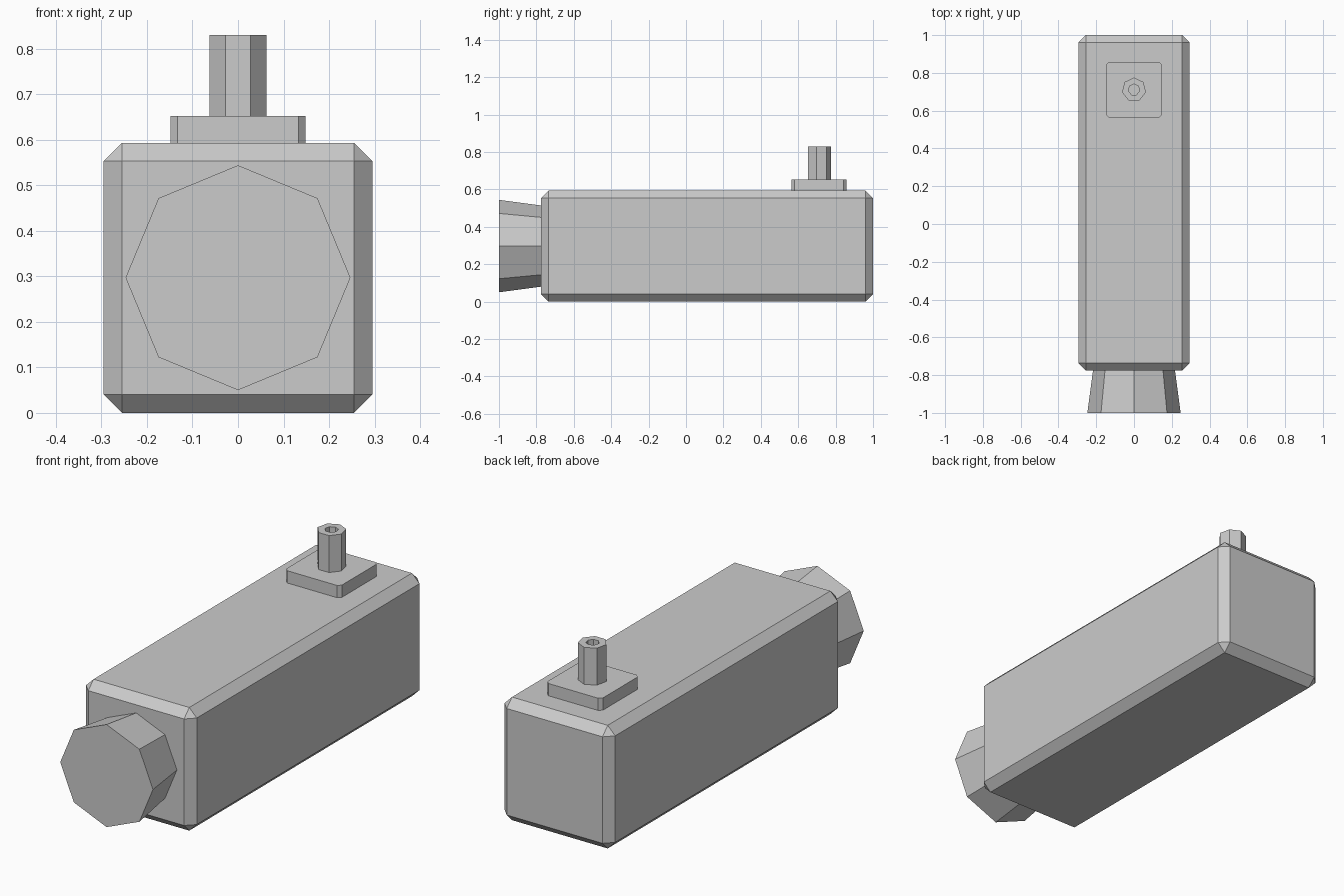
import bpy, bmesh, math
from mathutils import Matrix, Vector

default_cube = bpy.data.objects.get("Cube")
if default_cube:
    bpy.data.objects.remove(default_cube, do_unlink=True)

# Single grey finish
GREY = (0.6, 0.6, 0.6, 1.0)
grey = bpy.data.materials.new("plain grey")
grey.use_nodes = True
grey.diffuse_color = GREY
grey.node_tree.nodes["Principled BSDF"].inputs["Base Color"].default_value = GREY


def finish(bm, name):
    bmesh.ops.recalc_face_normals(bm, faces=bm.faces)
    mesh = bpy.data.meshes.new(name)
    bm.to_mesh(mesh)
    bm.free()
    mesh.materials.append(grey)
    obj = bpy.data.objects.new(name, mesh)
    bpy.context.collection.objects.link(obj)
    return obj


def chamfered_box(name, low, high, chamfer, upright_only=False):
    low, high = Vector(low), Vector(high)
    bm = bmesh.new()
    bmesh.ops.create_cube(bm, size=1)
    bmesh.ops.scale(bm, vec=high - low, verts=bm.verts)
    bmesh.ops.translate(bm, vec=(low + high) / 2, verts=bm.verts)
    edges = [e for e in bm.edges if not upright_only
             or abs(e.verts[0].co.z - e.verts[1].co.z) > 0.01]
    bmesh.ops.bevel(bm, geom=edges, offset=chamfer, segments=1,
                    profile=0.5, affect='EDGES')
    return finish(bm, name)


def turned(name, sides, profile, matrix):
    """Polygonal rings of (radius, height), joined and capped at both ends."""
    bm = bmesh.new()
    rings = []
    for radius, height in profile:
        angles = [math.pi / 2 + math.tau * i / sides for i in range(sides)]
        rings.append([bm.verts.new((radius * math.cos(a), radius * math.sin(a), height))
                      for a in angles])
    for a, b in zip(rings, rings[1:]):
        for i in range(sides):
            j = (i + 1) % sides
            bm.faces.new((a[i], a[j], b[j], b[i]))
    bm.faces.new(rings[0][::-1])
    bm.faces.new(rings[-1])
    bm.transform(matrix)
    return finish(bm, name)


# Long chamfered housing
chamfered_box("housing", (-0.295, -0.775, 0), (0.295, 1.0, 0.593), 0.04)

# Flared eight-sided nose on the front
turned("front_nose", 8, [(0.215, 0.76), (0.247, 1.0)],
       Matrix.Translation((0, 0, 0.297)) @ Matrix.Rotation(math.pi / 2, 4, 'X'))

# Mounting plate near the back of the top
chamfered_box("mounting_plate", (-0.148, 0.564, 0.59), (0.148, 0.858, 0.652),
              0.015, upright_only=True)

# Hollow seven-sided post standing on the plate
turned("hollow_post", 7, [(0.0645, 0.645), (0.0645, 0.83), (0.03, 0.83), (0.03, 0.66)],
       Matrix.Translation((0, 0.711, 0)))
